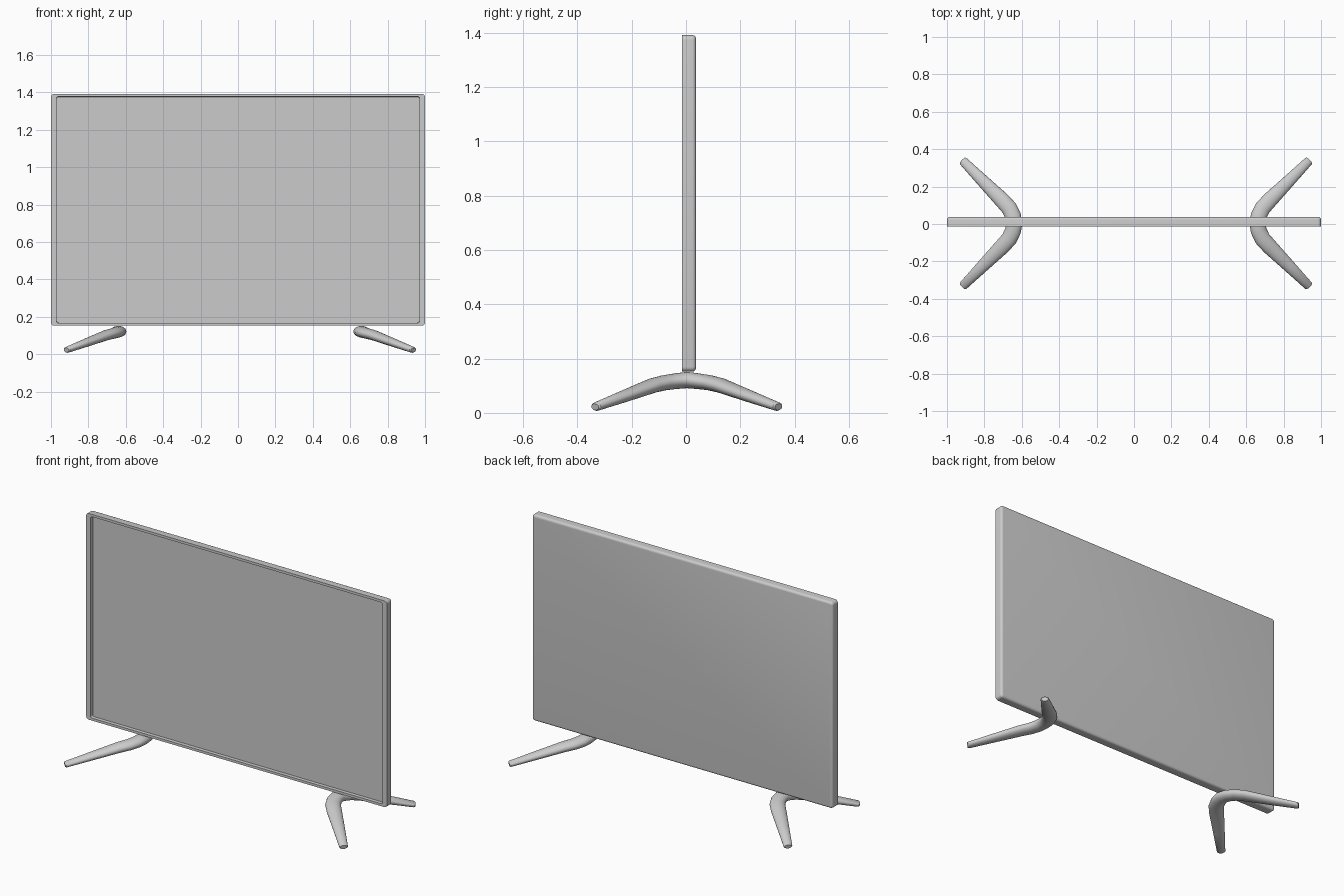
import bpy, bmesh, math
from mathutils import Vector

if "Cube" in bpy.data.objects:
    bpy.data.objects.remove(bpy.data.objects["Cube"])

ZC = 0.772            # height of the panel centre
HX, HZ = 1.0, 0.62    # half width and half height of the panel


def loft(name, rings):
    """Skin a list of equal-length closed rings and cap both ends."""
    bm = bmesh.new()
    loops = [[bm.verts.new(p) for p in ring] for ring in rings]
    n = len(loops[0])
    for a, b in zip(loops, loops[1:]):
        for i in range(n):
            j = (i + 1) % n
            bm.faces.new((a[i], a[j], b[j], b[i]))
    bm.faces.new(loops[0][::-1])
    bm.faces.new(loops[-1])
    bmesh.ops.recalc_face_normals(bm, faces=bm.faces)
    me = bpy.data.meshes.new(name)
    bm.to_mesh(me)
    bm.free()
    ob = bpy.data.objects.new(name, me)
    bpy.context.collection.objects.link(ob)
    bpy.ops.object.select_all(action='DESELECT')
    ob.select_set(True)
    bpy.context.view_layer.objects.active = ob
    bpy.ops.object.shade_smooth_by_angle(angle=math.radians(35))
    return ob


def rounded_rect(dx, dz, r, y, seg=5):
    """Rounded rectangle facing y, inset from the panel outline by dx, dz."""
    pts = []
    for k, (sx, sz) in enumerate([(1, 1), (-1, 1), (-1, -1), (1, -1)]):
        for s in range(seg + 1):
            a = math.radians(90) * (k + s / seg)
            pts.append((sx * (HX - dx - r) + r * math.cos(a), y,
                        ZC + sz * (HZ - dz - r) + r * math.sin(a)))
    return pts


# Panel housing: rounded back edge, sharp front rim, recessed screen
R = 0.014
back = []
for s in range(6):
    a = math.radians(90) * s / 5
    d = R * (1 - math.sin(a))
    back.append(rounded_rect(d, d, 0.018 - d, 0.037 - R + R * math.cos(a)))
front = [rounded_rect(0, 0, 0.018, -0.014),
         rounded_rect(0.029, 0.015, 0.010, -0.014),
         rounded_rect(0.030, 0.016, 0.010, 0.006)]
loft("screen_panel", back + front)

# Splayed feet: x, y, z, half width, half height from apex to tip
HALF = [(0.660, 0.000, 0.121, 0.043, 0.030),
        (0.667, 0.040, 0.117, 0.043, 0.029),
        (0.688, 0.083, 0.111, 0.043, 0.028),
        (0.726, 0.125, 0.101, 0.042, 0.027),
        (0.830, 0.229, 0.062, 0.033, 0.022),
        (0.934, 0.334, 0.023, 0.024, 0.016),
        (0.938, 0.338, 0.022, 0.019, 0.012)]
PATH = [(x, -y, z, w, h) for x, y, z, w, h in HALF[:0:-1]] + HALF


def foot(name, side):
    rings = []
    pos = [Vector(p[:3]) for p in PATH]
    for i, (x, y, z, w, h) in enumerate(PATH):
        t = (pos[min(i + 1, len(pos) - 1)] - pos[max(i - 1, 0)]).normalized()
        across = t.cross(Vector((0, 0, 1))).normalized()
        up = across.cross(t)
        ring = []
        for k in range(24):
            a = math.tau * k / 24
            p = pos[i] + across * w * math.cos(a) + up * h * math.sin(a)
            # the pair is mirrored about x = 0.01
            ring.append((0.01 + side * (p.x - 0.01), p.y + 0.003, p.z))
        rings.append(ring)
    return loft(name, rings)


foot("right_foot", 1)
foot("left_foot", -1)
